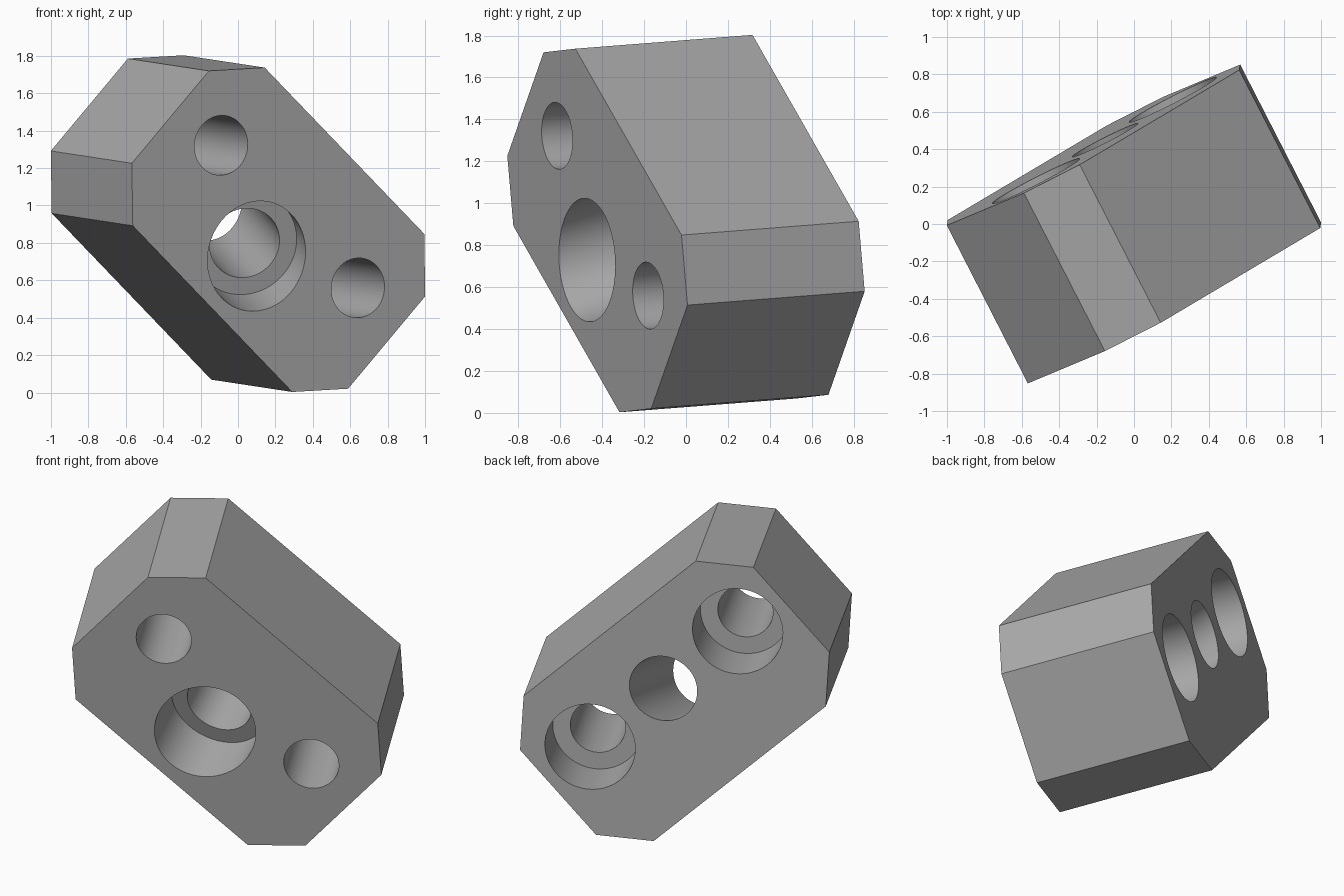
import bpy, bmesh
from math import pi, cos, sin, radians
from mathutils import Vector, Matrix

cube = bpy.data.objects.get("Cube")
if cube:
    bpy.data.objects.remove(cube, do_unlink=True)

HALF_LENGTH, HALF_WIDTH, HALF_DEPTH, CHAMFER = 0.903, 0.57, 0.476, 0.237
CENTRE = Vector((0, 0, 0.903))

# Tilted frame: long axis, short axis, front-facing axis
long_axis = Vector((0.640, 0.380, -0.667)).normalized()
front_axis = Vector((0.455, -0.888, -0.069))
short_axis = front_axis.cross(long_axis).normalized()
front_axis = long_axis.cross(short_axis)
frame = Matrix((long_axis, short_axis, front_axis)).transposed().to_4x4()
frame.translation = CENTRE

grey = bpy.data.materials.new("plain grey")
grey.use_nodes = True
colour = (0.4, 0.4, 0.4, 1)
grey.diffuse_color = colour
grey.node_tree.nodes["Principled BSDF"].inputs["Base Color"].default_value = colour


def make_object(name, bm, matrix):
    bmesh.ops.recalc_face_normals(bm, faces=bm.faces)
    mesh = bpy.data.meshes.new(name)
    bm.to_mesh(mesh)
    bm.free()
    mesh.materials.append(grey)
    obj = bpy.data.objects.new(name, mesh)
    obj.matrix_world = matrix
    bpy.context.collection.objects.link(obj)
    return obj


def stepped_cutter(name, wide_end, narrow_end, wide, narrow, depth, segments=64):
    """Counterbored drill shape running from wide_end to narrow_end."""
    axis = narrow_end - wide_end
    length = axis.length
    profile = [(wide, -0.3), (wide, depth), (narrow, depth), (narrow, length + 0.3)]
    bm = bmesh.new()
    rings = [[bm.verts.new((r * cos(2 * pi * i / segments), r * sin(2 * pi * i / segments), z))
              for i in range(segments)] for r, z in profile]
    for a, b in zip(rings, rings[1:]):
        for i in range(segments):
            j = (i + 1) % segments
            bm.faces.new((a[i], a[j], b[j], b[i]))
    bm.faces.new(rings[0])
    bm.faces.new(rings[-1])
    turn = axis.to_track_quat('Z', 'Y').to_matrix().to_4x4()
    obj = make_object(name, bm, frame @ Matrix.Translation(wide_end) @ turn)
    obj.hide_render = True
    return obj


# Chamfered block
bm = bmesh.new()
outline = []
for sx, sy in ((1, 1), (-1, 1), (-1, -1), (1, -1)):
    corner = [(sx * HALF_LENGTH, sy * (HALF_WIDTH - CHAMFER)),
              (sx * (HALF_LENGTH - CHAMFER), sy * HALF_WIDTH)]
    outline += corner if sx * sy > 0 else corner[::-1]
base = bm.faces.new([bm.verts.new((x, y, -HALF_DEPTH)) for x, y in outline])
top = bmesh.ops.extrude_face_region(bm, geom=[base])
bmesh.ops.translate(bm, vec=(0, 0, 2 * HALF_DEPTH),
                    verts=[v for v in top["geom"] if isinstance(v, bmesh.types.BMVert)])
block = make_object("drilled_block", bm, frame)

# Two straight bolt holes counterbored from the back, one slanted hole from the front
cutters = [stepped_cutter("bolt_hole_cutter", Vector((x, 0.095, -HALF_DEPTH)),
                          Vector((x, 0.095, HALF_DEPTH)), 0.262, 0.16, 0.33)
           for x in (-0.571, 0.571)]
cutters.append(stepped_cutter("slanted_hole_cutter", Vector((0, -0.19, HALF_DEPTH)),
                              Vector((0, 0.10, -HALF_DEPTH)), 0.288, 0.193, 0.25))
bpy.context.view_layer.objects.active = block
block.select_set(True)
for cutter in cutters:
    mod = block.modifiers.new("drill", 'BOOLEAN')
    mod.operation = 'DIFFERENCE'
    mod.solver = 'EXACT'
    mod.object = cutter
    bpy.ops.object.modifier_apply(modifier=mod.name)
    bpy.data.objects.remove(cutter, do_unlink=True)

# Smooth bores, crisp edges
for obj in bpy.context.selected_objects:
    obj.select_set(obj == block)
bpy.ops.object.shade_smooth_by_angle(angle=radians(25))
